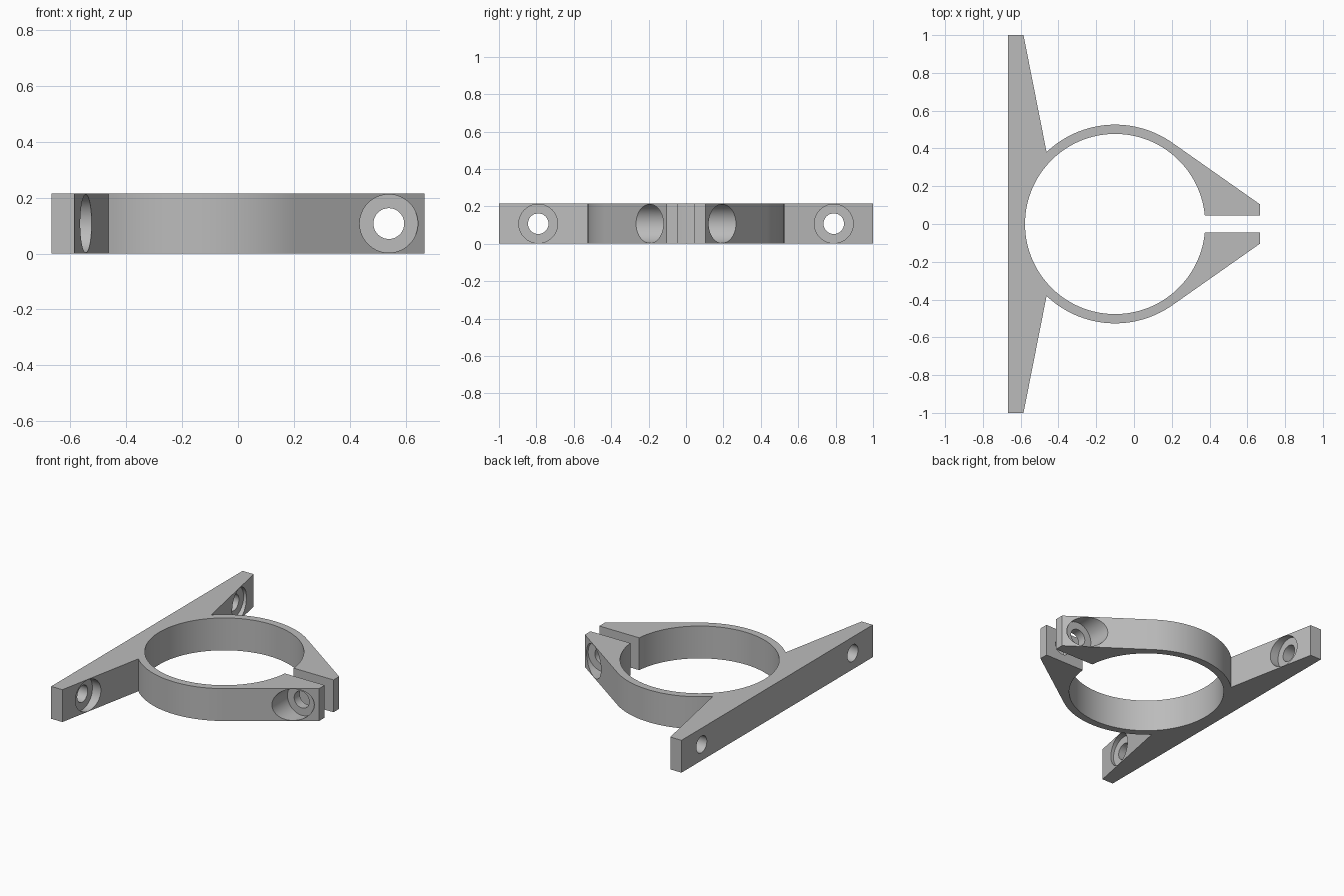
import bpy
import bmesh
from math import atan2, acos, asin, hypot, cos, sin, pi, radians
from mathutils import Matrix, Vector

cube = bpy.data.objects.get("Cube")
if cube:
    bpy.data.objects.remove(cube, do_unlink=True)

# Main dimensions
H = 0.214                      # height of the whole bracket
CX, R_IN, R_OUT = -0.1, 0.477, 0.526
X_END = 0.667                  # half width in x
LUG, GAP = 0.104, 0.046        # lug outer and inner y at the tip
BAR = -0.585                   # front of the bar at its ends
HOLE, BORE = 0.055, 0.104      # bolt hole and counterbore radii

metal = bpy.data.materials.new("grey metal")
metal.use_nodes = True
colour = (0.5, 0.5, 0.5, 1)
metal.diffuse_color = colour
metal.node_tree.nodes["Principled BSDF"].inputs["Base Color"].default_value = colour


def arc(radius, start, end, steps):
    return [(CX + radius * cos(start + (end - start) * i / steps),
             radius * sin(start + (end - start) * i / steps))
            for i in range(steps + 1)]


def new_object(name, bm):
    bmesh.ops.recalc_face_normals(bm, faces=bm.faces)
    mesh = bpy.data.meshes.new(name)
    bm.to_mesh(mesh)
    bm.free()
    mesh.materials.append(metal)
    obj = bpy.data.objects.new(name, mesh)
    bpy.context.collection.objects.link(obj)
    return obj


def cylinder(bm, start, end, radius):
    """Add a closed cylinder between two points."""
    a, b = Vector(start), Vector(end)
    turn = (b - a).to_track_quat('Z', 'Y').to_matrix().to_4x4()
    bmesh.ops.create_cone(bm, cap_ends=True, segments=64, radius1=radius,
                          radius2=radius, depth=(b - a).length,
                          matrix=Matrix.Translation((a + b) / 2) @ turn)


# Outline of the upper half: tangent lug, outer ring, tapered bar
tip = Vector((X_END - CX, LUG))
tangent = atan2(tip.y, tip.x) + acos(R_OUT / tip.length)
joint = pi - atan2(0.383, 0.365)
half = [(X_END, GAP), (X_END, LUG)]
half += arc(R_OUT, tangent, joint, 40)
half += [(BAR, 1), (-X_END, 1)]
mirrored = [(x, -y) for x, y in reversed(half)]

# Inner circle, open at the gap
mouth = asin(GAP / R_IN)
inner = arc(R_IN, -mouth, mouth - 2 * pi, 120)
outline = half + mirrored + inner

bm = bmesh.new()
base = bm.faces.new([bm.verts.new((x, y, 0)) for x, y in outline])
top = bmesh.ops.extrude_face_region(bm, geom=[base])
bmesh.ops.translate(bm, vec=(0, 0, H),
                    verts=[v for v in top["geom"] if isinstance(v, bmesh.types.BMVert)])
bracket = new_object("clamp_bracket", bm)

# Counterbores and bolt holes, cut one set after the other
bores, holes = bmesh.new(), bmesh.new()
z = H / 2
cylinder(holes, (0.539, -0.4, z), (0.539, 0.4, z), HOLE)
for s in (-1, 1):
    cylinder(bores, (0.539, s * LUG, z), (0.539, s * 0.4, z), BORE)
    cylinder(bores, (BAR, s * 0.79, z), (-0.4, s * 0.79, z), BORE)
    cylinder(holes, (-0.8, s * 0.79, z), (-0.4, s * 0.79, z), HOLE)

bpy.context.view_layer.objects.active = bracket
for name, cutter_mesh in (("counterbore_cutter", bores), ("bolt_hole_cutter", holes)):
    cutter = new_object(name, cutter_mesh)
    cutter.hide_render = True
    mod = bracket.modifiers.new(name, 'BOOLEAN')
    mod.operation = 'DIFFERENCE'
    mod.solver = 'EXACT'
    mod.object = cutter
    bpy.ops.object.modifier_apply(modifier=mod.name)
    bpy.data.objects.remove(cutter, do_unlink=True)

# Smooth curved walls, sharp edges
bpy.ops.object.select_all(action='DESELECT')
bracket.select_set(True)
bpy.ops.object.shade_smooth_by_angle(angle=radians(25))
